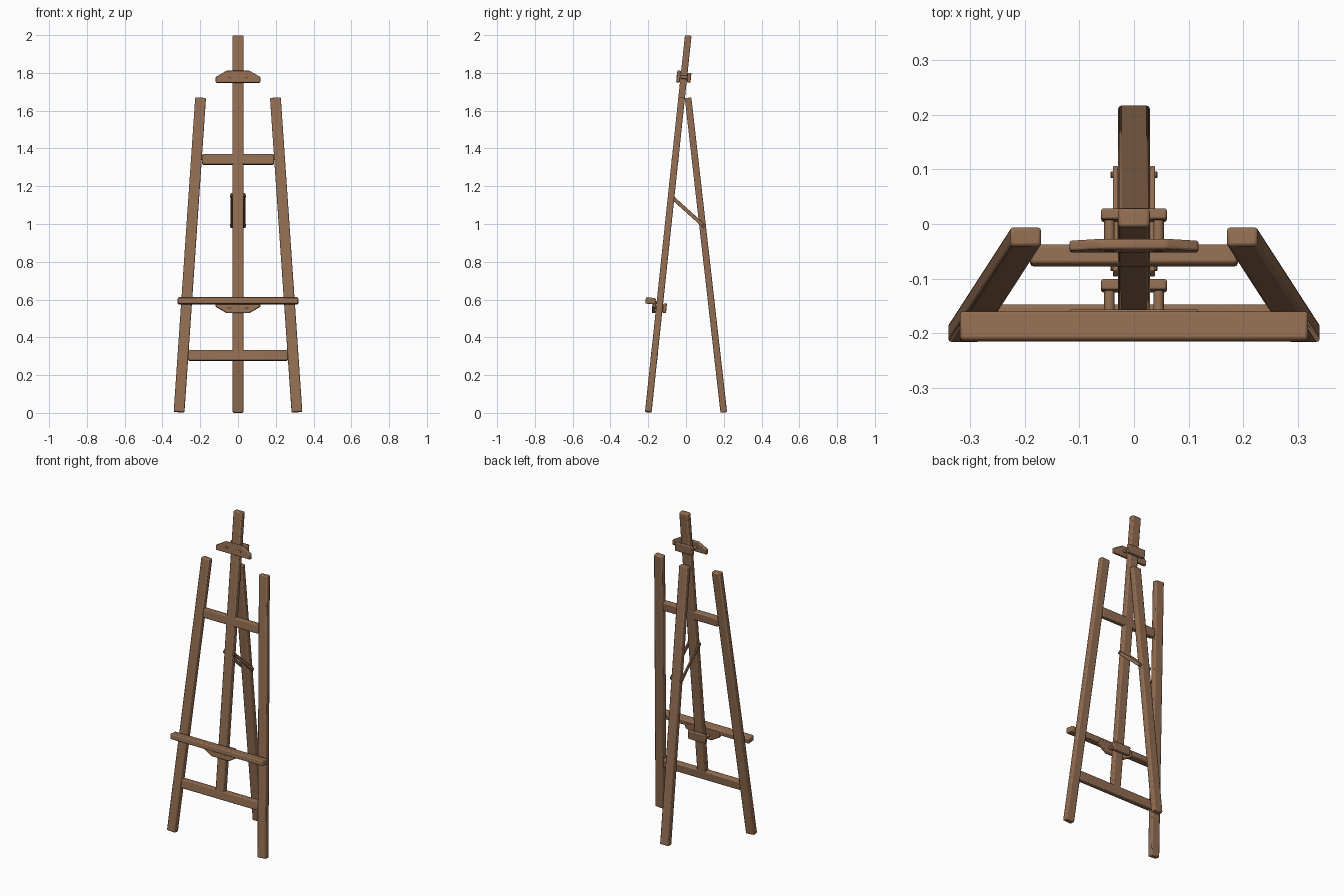
import bpy, bmesh, math
from mathutils import Vector, Matrix

if "Cube" in bpy.data.objects:
    bpy.data.objects.remove(bpy.data.objects["Cube"])

wood = bpy.data.materials.new("brown wood")
wood.diffuse_color = (0.29, 0.155, 0.085, 1)
wood.use_nodes = True
wood.node_tree.nodes["Principled BSDF"].inputs["Base Color"].default_value = wood.diffuse_color

SLOPE = 0.106                       # backward lean of the front frame
UP = Vector((0, SLOPE, 1)).normalized()
BACK = Vector((1, 0, 0)).cross(UP) * -1
if BACK.y < 0:
    BACK = -BACK


def frame(x, z, off=0.0):
    """Point on the leaning front frame, offset along its normal."""
    return Vector((x, -0.2 + SLOPE * z, z)) + BACK * off


def finish(name, bm, mat, bevel, segs=2):
    bmesh.ops.recalc_face_normals(bm, faces=bm.faces)
    me = bpy.data.meshes.new(name)
    bm.to_mesh(me)
    bm.free()
    ob = bpy.data.objects.new(name, me)
    bpy.context.collection.objects.link(ob)
    ob.matrix_world = mat
    me.materials.append(wood)
    if bevel:
        mod = ob.modifiers.new("rounded edges", 'BEVEL')
        mod.width, mod.segments = bevel, segs
        mod.limit_method = 'ANGLE'
        mod.angle_limit = math.radians(25)
    bpy.context.view_layer.objects.active = ob
    ob.select_set(True)
    bpy.ops.object.shade_smooth_by_angle(angle=math.radians(35))
    ob.select_set(False)
    return ob


def axes(origin, x, y, z):
    m = Matrix((x, y, z)).transposed().to_4x4()
    m.translation = origin
    return m


def bar(name, a, b, width, depth, bevel=0.006, side=None):
    """Rounded timber from a to b; width is measured along side."""
    a, b = Vector(a), Vector(b)
    z = (b - a).normalized()
    s = Vector(side or (1, 0, 0))
    x = (s - z * s.dot(z)).normalized()
    bm = bmesh.new()
    bmesh.ops.create_cube(bm, size=1)
    bmesh.ops.scale(bm, vec=(width, depth, (b - a).length), verts=bm.verts)
    return finish(name, bm, axes((a + b) / 2, x, z.cross(x), z), bevel)


def rod(name, a, b, r):
    a, b = Vector(a), Vector(b)
    bm = bmesh.new()
    bmesh.ops.create_cone(bm, cap_ends=True, segments=20, radius1=r, radius2=r,
                          depth=(b - a).length)
    m = Matrix.Translation((a + b) / 2) @ (b - a).to_track_quat('Z', 'Y').to_matrix().to_4x4()
    return finish(name, bm, m, 0.0015, 1)


def clamp(name, z, flip):
    """Shaped front jaw, short back jaw and two bolts round the mast."""
    h = 0.032
    pts = [(-0.118, -h), (0.118, -h), (0.118, -0.002), (0.06, h), (-0.06, h), (-0.118, -0.002)]
    bm = bmesh.new()
    f = bm.faces.new([bm.verts.new((x, -0.0095, v * flip)) for x, v in pts])
    ext = bmesh.ops.extrude_face_region(bm, geom=[f])
    bmesh.ops.translate(bm, vec=(0, 0.019, 0),
                        verts=[e for e in ext["geom"] if isinstance(e, bmesh.types.BMVert)])
    finish(name + "_front_jaw", bm, axes(frame(0, z, -0.028), Vector((1, 0, 0)), BACK, UP), 0.004)
    bar(name + "_back_jaw", frame(-0.06, z, 0.028), frame(0.06, z, 0.028), 0.052, 0.02, 0.004, UP)
    for s in (-1, 1):
        rod(name + "_bolt", frame(s * 0.045, z, -0.0385), frame(s * 0.045, z, 0.036), 0.0095)


# Front legs
for s, n in ((-1, "left"), (1, "right")):
    bar(n + "_front_leg", frame(s * 0.312, 0.004), frame(s * 0.198, 1.668), 0.057, 0.035)

# Mast and rear leg
bar("mast", frame(0, 0.29), frame(0, 1.998), 0.058, 0.035)
bar("rear_leg", (0, 0.2, 0.002), (0, 0.011, 1.668), 0.058, 0.035)

# Crossbars between the front legs
bar("upper_crossbar", frame(-0.19, 1.342), frame(0.19, 1.342), 0.055, 0.036, 0.006, UP)
bar("lower_crossbar", frame(-0.264, 0.304), frame(0.264, 0.304), 0.055, 0.036, 0.006, UP)

# Canvas tray and the two sliding clamps
bar("tray", frame(-0.319, 0.588, -0.05), frame(0.319, 0.588, -0.05), 0.034, 0.053, 0.006, UP)
clamp("top_clamp", 1.777, 1)
clamp("tray_clamp", 0.557, -1)

# Folding brace strips with pivot pins
front, rear = Vector((0, -0.08, 1.147)), Vector((0, 0.09, 0.994))
d = (rear - front).normalized() * 0.014
for s in (-1, 1):
    off = Vector((s * 0.034, 0, 0))
    bar("brace_strip", front - d + off, rear + d + off, 0.009, 0.02, 0.002)
for p in (front, rear):
    rod("brace_pin", p - Vector((0.043, 0, 0)), p + Vector((0.043, 0, 0)), 0.006)
